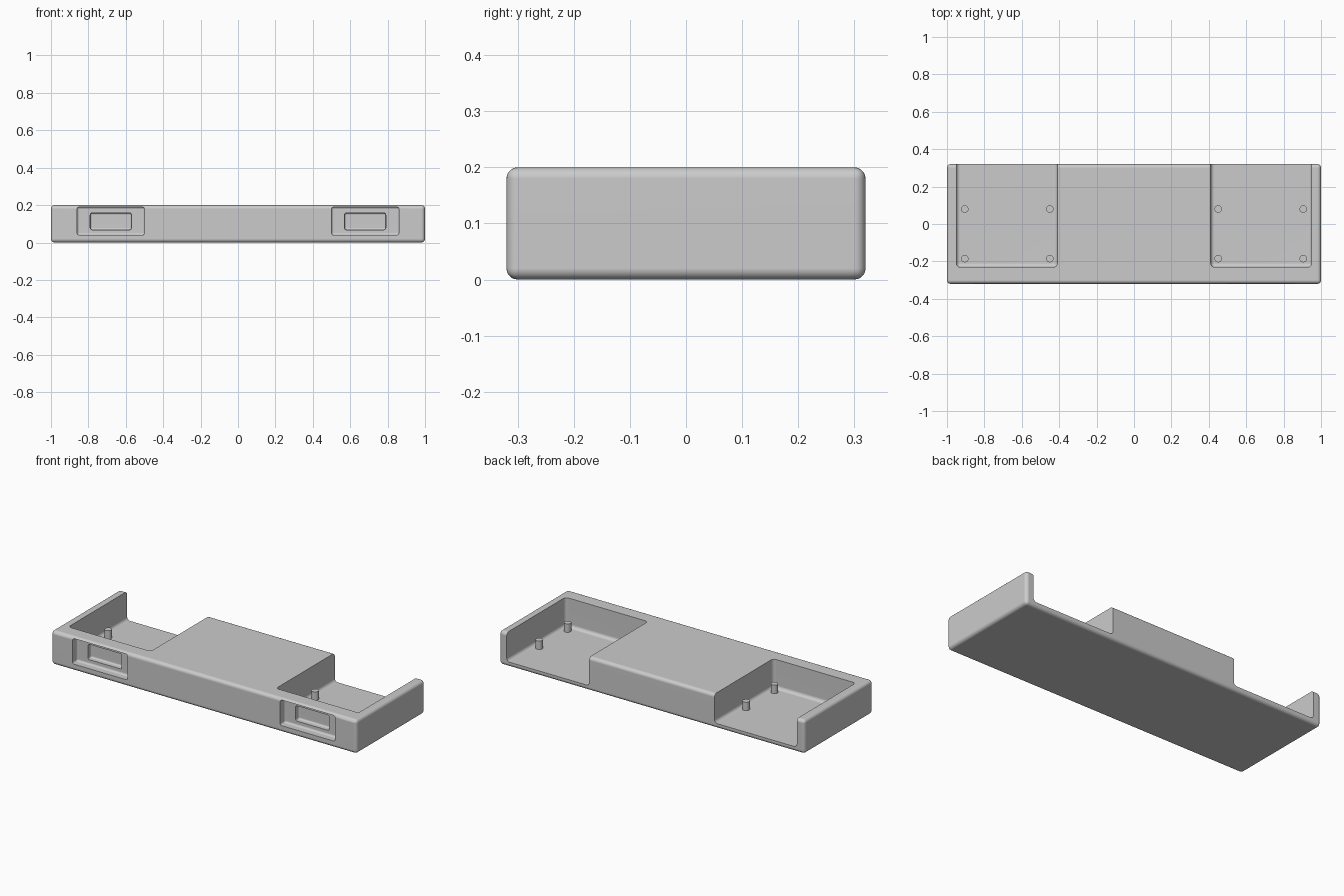
import bpy
import bmesh
import math
from mathutils import Vector

if "Cube" in bpy.data.objects:
    bpy.data.objects.remove(bpy.data.objects["Cube"], do_unlink=True)

grey = bpy.data.materials.new("plain grey")
grey.use_nodes = True
grey.diffuse_color = (0.6, 0.6, 0.6, 1)
grey.node_tree.nodes["Principled BSDF"].inputs["Base Color"].default_value = (0.6, 0.6, 0.6, 1)


def rounded_box(name, low, high, radius, segments=5):
    """Box between two corners with all edges rounded."""
    low, high = Vector(low), Vector(high)
    bm = bmesh.new()
    bmesh.ops.create_cube(bm, size=1)
    for v in bm.verts:
        v.co = (low + high) / 2 + v.co * (high - low)
    bmesh.ops.bevel(bm, geom=bm.edges[:], offset=radius, segments=segments,
                    profile=0.5, affect='EDGES')
    mesh = bpy.data.meshes.new(name)
    bm.to_mesh(mesh)
    bm.free()
    mesh.materials.append(grey)
    obj = bpy.data.objects.new(name, mesh)
    bpy.context.collection.objects.link(obj)
    return obj


def activate(obj):
    bpy.ops.object.select_all(action='DESELECT')
    obj.select_set(True)
    bpy.context.view_layer.objects.active = obj


def cut(target, low, high, radius):
    """Carve a rounded box out of the target."""
    cutter = rounded_box("cutter", low, high, radius)
    cutter.hide_render = True
    mod = target.modifiers.new("cut", 'BOOLEAN')
    mod.operation = 'DIFFERENCE'
    mod.solver = 'EXACT'
    mod.object = cutter
    activate(target)
    bpy.ops.object.modifier_apply(modifier=mod.name)
    bpy.data.objects.remove(cutter, do_unlink=True)


def mirrored(side, a, b):
    return sorted((side * a, side * b))


# Tray body with rounded outer edges
FLOOR = 0.03
body = rounded_box("tray_body", (-1, -0.32, 0), (1, 0.32, 0.2), 0.02)

for side in (-1, 1):
    # Pocket open at the top and back
    x0, x1 = mirrored(side, 0.41, 0.95)
    cut(body, (x0, -0.23, FLOOR), (x1, 0.5, 0.4), 0.02)
    # Stepped recess in the front wall
    x0, x1 = mirrored(side, 0.5, 0.86)
    cut(body, (x0, -0.5, 0.04), (x1, -0.275, 0.19), 0.012)
    x0, x1 = mirrored(side, 0.57, 0.79)
    cut(body, (x0, -0.4, 0.068), (x1, -0.245, 0.158), 0.01)

activate(body)
bpy.ops.object.shade_smooth_by_angle(angle=math.radians(30))
weighted = body.modifiers.new("flat face normals", 'WEIGHTED_NORMAL')
weighted.keep_sharp = True

# Four mounting posts in each pocket
POST_TOP = 0.08
for side, side_name in ((-1, "right"), (1, "left")):
    for x, x_name in ((0.45, "inner"), (0.905, "outer")):
        for y, y_name in ((-0.185, "front"), (0.08, "back")):
            bpy.ops.mesh.primitive_cylinder_add(
                vertices=32, radius=0.02, depth=POST_TOP - FLOOR + 0.01,
                location=(side * x, y, (POST_TOP + FLOOR - 0.01) / 2))
            post = bpy.context.object
            post.name = f"{side_name}_{y_name}_{x_name}_post"
            post.data.materials.append(grey)
            bpy.ops.object.shade_smooth_by_angle(angle=math.radians(30))
